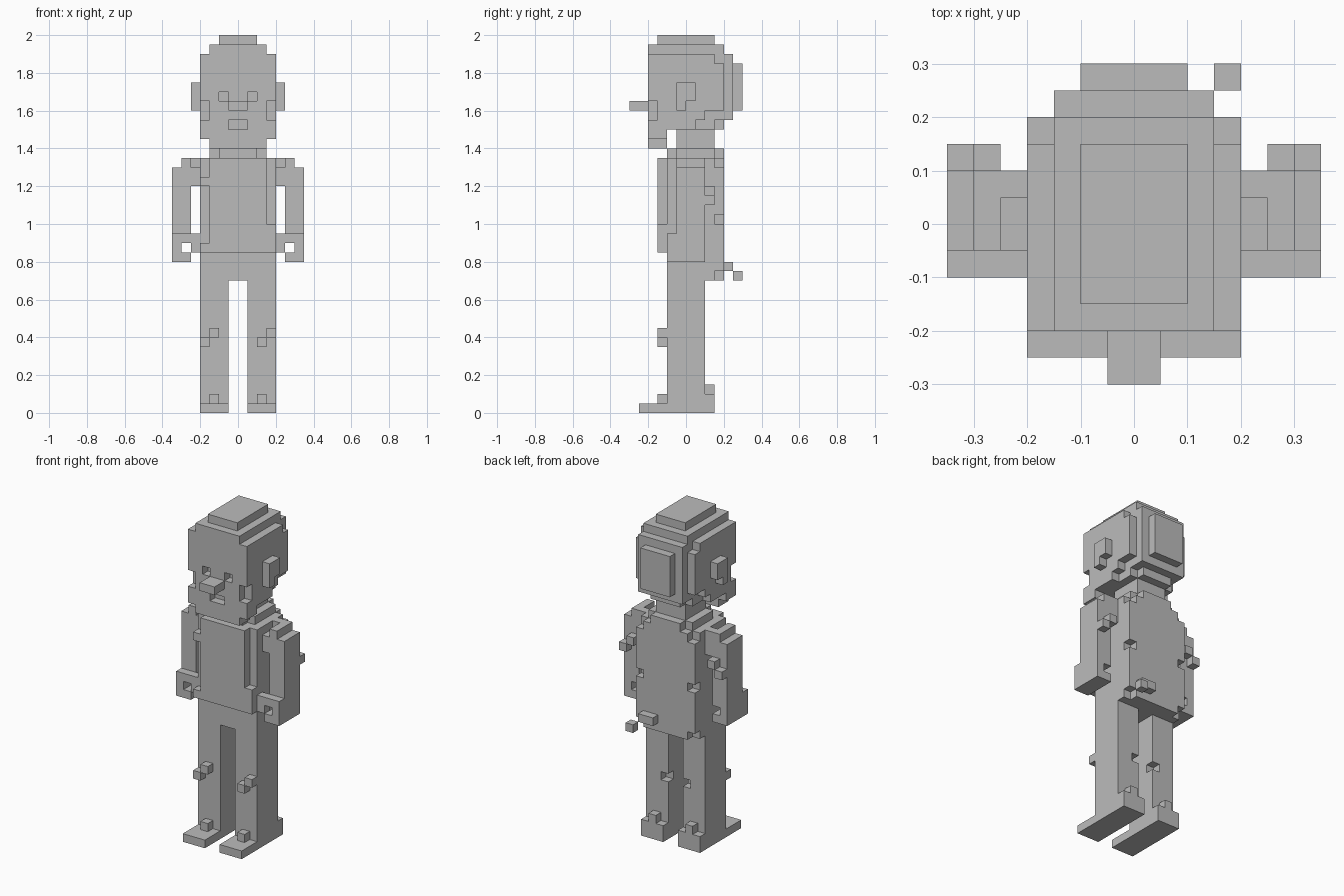
import bpy, bmesh
from itertools import product

old = bpy.data.objects.get("Cube")
if old:
    bpy.data.objects.remove(old, do_unlink=True)

UNIT = 0.05  # edge of one block
SIDES = [(1, 0, 0), (0, 1, 0), (0, 0, 1)]

grey = bpy.data.materials.new("plain grey")
grey.use_nodes = True
colour = (0.5, 0.5, 0.5, 1)
grey.diffuse_color = colour
grey.node_tree.nodes["Principled BSDF"].inputs["Base Color"].default_value = colour


class Blocks:
    """A blocky solid, filled and carved with boxes measured in blocks."""

    def __init__(self):
        self.cells = set()

    def box(self, x, y, z):
        return set(product(range(*x), range(*y), range(*z)))

    def fill(self, x, y, z):
        self.cells |= self.box(x, y, z)
        return self

    def carve(self, x, y, z):
        self.cells -= self.box(x, y, z)
        return self

    def carve_both(self, x, y, z):
        return self.carve(x, y, z).carve((-x[1], -x[0]), y, z)

    def mirrored(self):
        other = Blocks()
        other.cells = {(-x - 1, y, z) for x, y, z in self.cells}
        return other

    def build(self, name):
        """Skin the outer faces and merge the flat ones."""
        bm = bmesh.new()
        corners = {}

        def corner(p):
            if p not in corners:
                corners[p] = bm.verts.new([c * UNIT for c in p])
            return corners[p]

        for cell in sorted(self.cells):
            for axis, step in product(range(3), (-1, 1)):
                near = list(cell)
                near[axis] += step
                if tuple(near) in self.cells:
                    continue
                u, v = SIDES[(axis + 1) % 3], SIDES[(axis + 2) % 3]
                base = list(cell)
                base[axis] += step > 0
                ring = [tuple(b + i * p + j * q for b, p, q in zip(base, u, v))
                        for i, j in ((0, 0), (1, 0), (1, 1), (0, 1))]
                bm.faces.new([corner(p) for p in ring[::step]])
        bmesh.ops.dissolve_limit(bm, angle_limit=0.01, verts=bm.verts[:], edges=bm.edges[:])
        mesh = bpy.data.meshes.new(name)
        bm.to_mesh(mesh)
        bm.free()
        mesh.materials.append(grey)
        bpy.context.collection.objects.link(bpy.data.objects.new(name, mesh))


# Head: stepped crown, jaw rising in stairs to the back
head = Blocks()
head.fill((-4, 4), (-4, 4), (29, 38))
head.fill((-3, 3), (-4, 4), (38, 39))
head.fill((-2, 2), (-3, 3), (39, 40))
head.carve((-4, 4), (-2, 4), (29, 30))
head.carve_both((3, 4), (1, 4), (30, 31))
head.carve_both((3, 4), (2, 4), (31, 32))
head.carve_both((2, 3), (3, 4), (30, 31))
head.carve_both((3, 4), (3, 4), (37, 38))
head.fill((-3, 3), (-4, -2), (28, 29))
# eyes, mouth and cheek notches
head.carve_both((1, 2), (-4, -3), (33, 34))
head.carve((-1, 1), (-4, -3), (30, 31))
head.carve_both((3, 4), (-4, -3), (31, 33))
head.build("head")

# Hair bun on the back of the head
hair = Blocks()
hair.fill((-3, 3), (4, 5), (31, 38))
hair.fill((-2, 2), (5, 6), (32, 37))
hair.build("back_hair")

Blocks().fill((-1, 1), (-6, -4), (32, 33)).build("nose")
Blocks().fill((-2, 2), (-1, 3), (28, 30)).build("neck")

# Ears
ear = Blocks().fill((4, 5), (-1, 1), (33, 35)).fill((4, 5), (-1, 0), (32, 33))
ear.build("left_ear")
ear.mirrored().build("right_ear")

# Torso with collar and raised chest panel
torso = Blocks()
torso.fill((-4, 4), (-2, 4), (14, 27))
torso.fill((-3, 3), (-1, 3), (27, 28))
torso.fill((-2, 2), (-2, 4), (27, 28))
torso.carve_both((3, 4), (3, 4), (26, 27))
torso.carve_both((3, 4), (3, 4), (20, 21))
torso.carve_both((3, 4), (3, 4), (14, 15))
torso.fill((-3, 3), (-3, -2), (17, 27))
torso.fill((-4, 4), (-3, -2), (17, 18))
torso.fill((3, 4), (-3, -2), (18, 20))
torso.fill((-4, -3), (-3, -2), (24, 25))
# tail piece on the lower back
torso.fill((1, 3), (4, 5), (15, 16))
torso.build("torso")
Blocks().fill((3, 4), (5, 6), (14, 15)).build("loose_tail_block")

# Arms with shoulder, elbow studs and a hand that has an open grip
arm = Blocks()
arm.fill((5, 7), (-1, 2), (19, 26))
arm.fill((4, 6), (-1, 2), (24, 27))
arm.carve((4, 5), (-1, 1), (26, 27))
arm.fill((5, 6), (2, 3), (23, 24))
arm.fill((6, 7), (2, 3), (22, 23))
arm.fill((5, 7), (-2, 2), (16, 19))
arm.fill((4, 5), (-2, -1), (17, 19))
arm.carve((5, 6), (-2, 2), (17, 18))
arm.build("left_arm")
arm.mirrored().build("right_arm")

# Legs with flat feet, stepped heels, ankle studs and knee hollows
leg = Blocks()
leg.fill((1, 4), (-2, 2), (0, 14))
leg.fill((1, 4), (-5, 3), (0, 1))
leg.fill((1, 4), (2, 3), (1, 2))
leg.fill((2, 3), (2, 3), (2, 3))
leg.fill((2, 3), (-3, -2), (1, 2))
leg.carve((1, 2), (1, 2), (7, 8))
right_leg = leg.mirrored()

# Knee studs step the same way on both legs
for limb, inner in ((leg, 2), (right_leg, -4)):
    limb.fill((inner, inner + 1), (-3, -2), (7, 8))
    limb.fill((inner + 1, inner + 2), (-3, -2), (8, 9))
leg.build("left_leg")
right_leg.build("right_leg")
